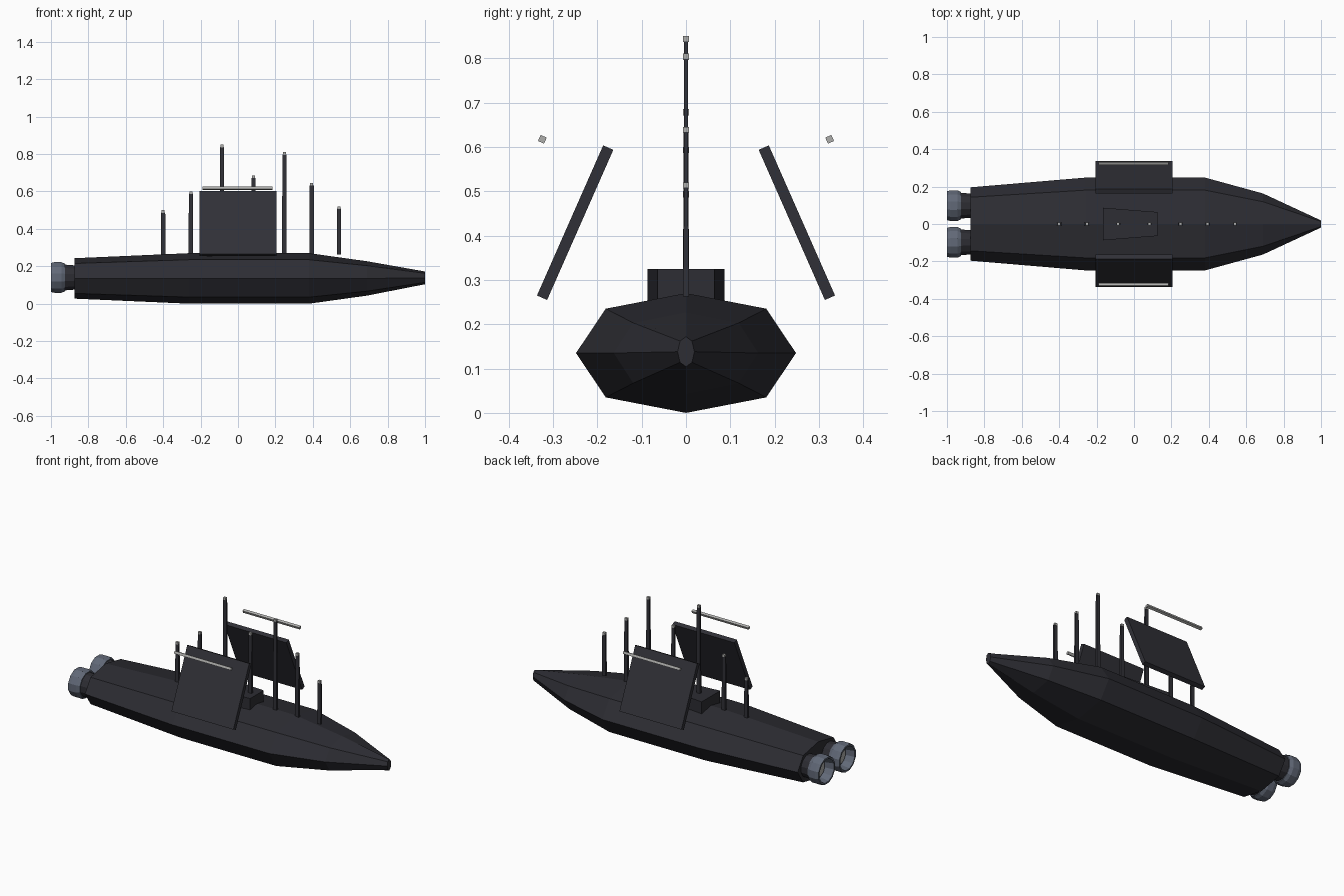
import bpy, bmesh, math
from mathutils import Matrix, Vector

if "Cube" in bpy.data.objects:
    bpy.data.objects.remove(bpy.data.objects["Cube"])


def material(name, r, g, b):
    m = bpy.data.materials.new(name)
    m.diffuse_color = (r, g, b, 1)
    m.use_nodes = True
    m.node_tree.nodes["Principled BSDF"].inputs["Base Color"].default_value = m.diffuse_color
    return m


HULL = material("dark hull", 0.026, 0.026, 0.033)
PANEL = material("dark panel", 0.03, 0.03, 0.038)
BELL = material("blue grey metal", 0.12, 0.14, 0.185)
LIGHT = material("light grey", 0.42, 0.42, 0.41)


def finish(name, bm, mat):
    bmesh.ops.recalc_face_normals(bm, faces=bm.faces)
    me = bpy.data.meshes.new(name)
    bm.to_mesh(me)
    bm.free()
    me.materials.append(mat)
    ob = bpy.data.objects.new(name, me)
    bpy.context.collection.objects.link(ob)
    return ob


def loft(name, rings, mat, caps=True):
    """Skin a list of rings with equal point counts."""
    bm = bmesh.new()
    vs = [[bm.verts.new(p) for p in ring] for ring in rings]
    n = len(vs[0])
    for a, b in zip(vs, vs[1:]):
        for i in range(n):
            j = (i + 1) % n
            bm.faces.new((a[i], a[j], b[j], b[i]))
    if caps:
        bm.faces.new(vs[0])
        bm.faces.new(vs[-1])
    return finish(name, bm, mat)


def rect(cx, cy, z, hx, hy):
    return [(cx + sx * hx, cy + sy * hy, z)
            for sx, sy in ((-1, -1), (1, -1), (1, 1), (-1, 1))]


def box(name, size, loc, mat, tilt=0.0):
    bm = bmesh.new()
    bmesh.ops.create_cube(bm, size=1, matrix=Matrix.Translation(Vector(loc))
                          @ Matrix.Rotation(tilt, 4, 'X')
                          @ Matrix.Diagonal((*size, 1)))
    return finish(name, bm, mat)


# Hull: octagonal section scaled along its length
half = [(0, 0.135), (0.73, 0.1), (1, 0), (0.73, -0.1)]
section = half + [(-y, -z) for y, z in half]
stations = [(-0.875, 0.196, 0.80), (-0.26, 0.248, 1), (0.38, 0.248, 1),
            (0.69, 0.163, 0.68)]
rings = [[(x, y * w, 0.135 + z * s) for y, z in section] for x, w, s in stations]
rings.append([(1, 0.019 * math.sin(i * math.pi / 4),
               0.138 + 0.034 * math.cos(i * math.pi / 4)) for i in range(8)])
loft("hull", rings, HULL)

# Deck house: tapers toward the bow
deck = [(-0.165, -0.087), (0.125, -0.064), (0.125, 0.064), (-0.165, 0.087)]
loft("deck_house", [[(x, y, z) for x, y in deck] for z in (0.25, 0.325)], HULL)


# Engines: dark collar, hollow bell and exhaust disc
def circle(x, y, r, n=12):
    return [(x, y + r * math.cos(2 * math.pi * (i + 0.5) / n),
             0.14 + r * math.sin(2 * math.pi * (i + 0.5) / n)) for i in range(n)]


for side, sy in (("left", 1), ("right", -1)):
    y = sy * 0.098
    loft(f"engine_collar_{side}",
         [circle(-0.86, y, 0.066), circle(-0.935, y, 0.072)], HULL)
    loft(f"engine_bell_{side}",
         [circle(x, y, r) for x, r in ((-0.925, 0.076), (-0.945, 0.085),
                                       (-0.98, 0.085), (-1.0, 0.08),
                                       (-1.0, 0.07), (-0.945, 0.06))], BELL)
    loft(f"exhaust_disc_{side}",
         [circle(-0.94, y, 0.05), circle(-0.952, y, 0.05)], LIGHT)

    # Leaning side panel and the light rod floating beside it
    tilt = sy * math.radians(23.8)
    box(f"side_panel_{side}", (0.41, 0.025, 0.37), (0, sy * 0.25, 0.429),
        PANEL, tilt)
    box(f"light_rod_{side}", (0.375, 0.015, 0.015), (-0.003, sy * 0.324, 0.617),
        LIGHT, tilt)

# Row of masts with light tips
masts = [(-0.4, 0.50), (-0.252, 0.60), (-0.085, 0.85), (0.083, 0.685),
         (0.248, 0.81), (0.394, 0.645), (0.54, 0.52)]
for i, (x, top) in enumerate(masts):
    loft(f"mast_{i + 1}", [rect(x, 0, 0.262, 0.012, 0.007),
                           rect(x, 0, top - 0.012, 0.011, 0.004)], PANEL)
    box(f"mast_tip_{i + 1}", (0.016, 0.014, 0.014), (x, 0, top - 0.007), LIGHT)
